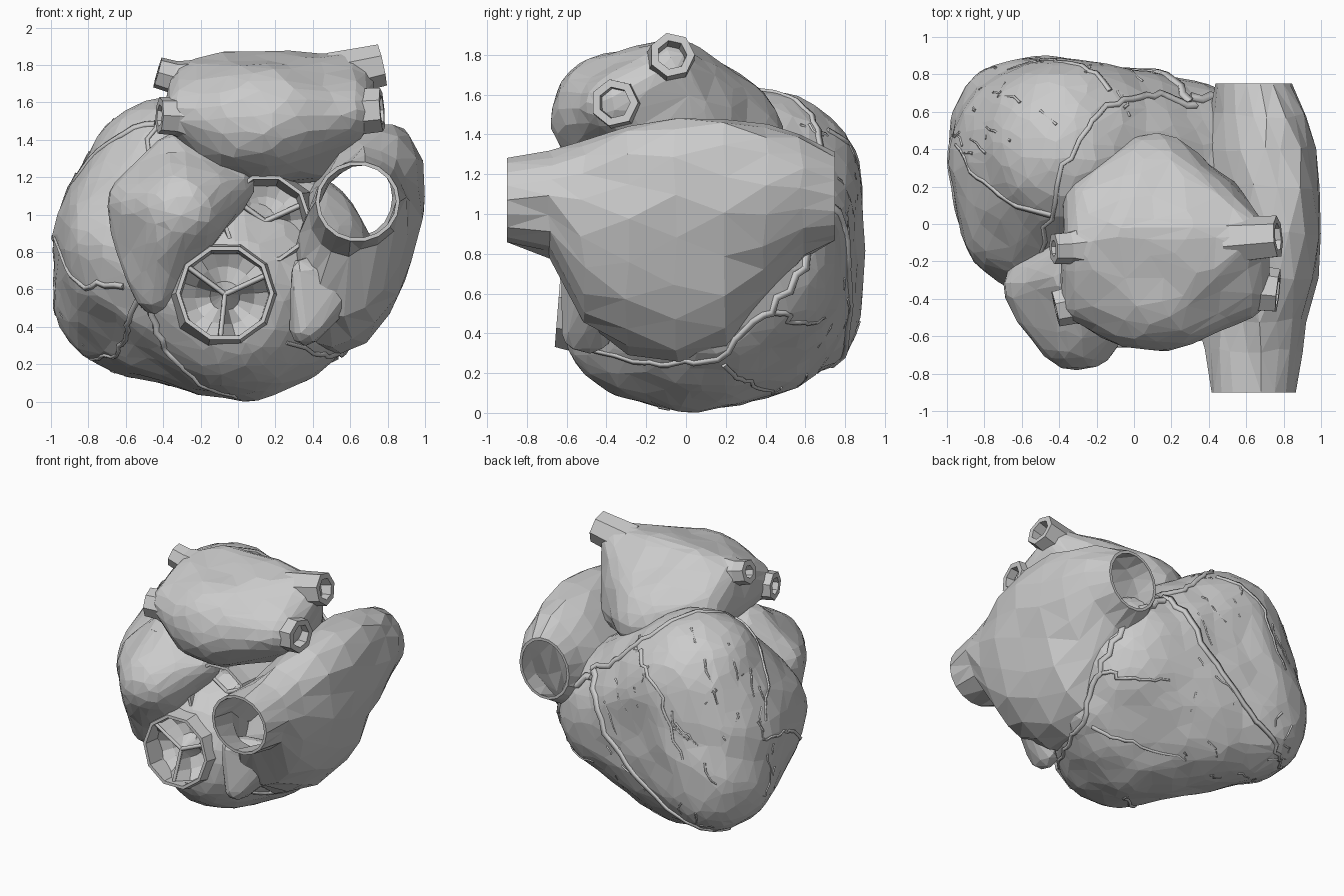
import bpy, bmesh, math, random
from math import sin, cos, pi
from mathutils import Vector, noise
from mathutils.bvhtree import BVHTree

if "Cube" in bpy.data.objects:
    bpy.data.objects.remove(bpy.data.objects["Cube"])

random.seed(4)


def finish(name, bm):
    bmesh.ops.recalc_face_normals(bm, faces=bm.faces)
    me = bpy.data.meshes.new(name)
    bm.to_mesh(me)
    bm.free()
    ob = bpy.data.objects.new(name, me)
    bpy.context.scene.collection.objects.link(ob)
    return ob


def bake(ob):
    bpy.context.view_layer.update()
    dg = bpy.context.evaluated_depsgraph_get()
    me = bpy.data.meshes.new_from_object(ob.evaluated_get(dg))
    ob.modifiers.clear()
    ob.data = me
    for p in me.polygons:
        p.use_smooth = False
    return ob


def blob(name, balls, voxel=0.045, ratio=0.11, cuts=()):
    """Organic faceted volume: skin stretched over ellipsoids (centre, radii)."""
    bm = bmesh.new()
    for x, y, z, rx, ry, rz in balls:
        new = bmesh.ops.create_icosphere(bm, subdivisions=3, radius=1)['verts']
        for v in new:
            v.co = Vector((x + v.co.x * rx, y + v.co.y * ry, z + v.co.z * rz))
    pts = [v.co.copy() for v in bm.verts]
    bm.free()
    bm = bmesh.new()
    for p in pts:
        bm.verts.new(p)
    bmesh.ops.convex_hull(bm, input=bm.verts)
    bmesh.ops.delete(bm, geom=[v for v in bm.verts if not v.link_faces], context='VERTS')
    ob = finish(name, bm)
    m = ob.modifiers.new('skin', 'REMESH')
    m.mode, m.voxel_size = 'VOXEL', voxel
    bake(ob)
    for v in ob.data.vertices:
        v.co += v.normal * noise.noise(v.co * 5) * 0.016
    m = ob.modifiers.new('facets', 'DECIMATE')
    m.ratio = ratio
    bake(ob)
    for c in cuts:
        m = ob.modifiers.new('cut', 'BOOLEAN')
        m.operation, m.solver, m.object = 'DIFFERENCE', 'EXACT', c
    return bake(ob)


def loft(name, rings, loop=False, cap=(False, False)):
    bm = bmesh.new()
    vs = [[bm.verts.new(p) for p in r] for r in rings]
    n = len(vs[0])
    for a, b in zip(vs, vs[1:] + (vs[:1] if loop else [])):
        for i in range(n):
            bm.faces.new((a[i], a[(i + 1) % n], b[(i + 1) % n], b[i]))
    if cap[0]:
        bm.faces.new(vs[0])
    if cap[1]:
        bm.faces.new(vs[-1])
    return finish(name, bm)


def ring(c, d, r, n):
    q = Vector(d).to_track_quat('Z', 'Y')
    return [Vector(c) + q @ Vector((r * cos(2 * pi * i / n), r * sin(2 * pi * i / n), 0))
            for i in range(n)]


def vessel(name, a, b, ra, rb, wall=0.04, n=7, depth=0.5):
    """Open-ended hollow vessel stub from a to its mouth b."""
    a, b = Vector(a), Vector(b)
    d = b - a
    deep = b - d * depth
    rings = [ring(a, d, ra, n), ring(a.lerp(b, .6), d, rb * 1.05, n), ring(b, d, rb, n),
             ring(b, d, rb - wall, n), ring(deep, d, rb - wall * 1.2, n)]
    return loft(name, rings, cap=(True, True))


def cord(name, pts, radius, tree=None, steps=6):
    """Thin cord through points, laid on a surface if a tree is given."""
    pts = [Vector(p) for p in pts]
    path = [a.lerp(b, k / steps) for a, b in zip(pts, pts[1:]) for k in range(steps)] + [pts[-1]]
    if tree:
        wob = lambda: Vector([random.uniform(-.02, .02) for _ in range(3)])
        path = [tree.find_nearest(p + wob())[0] for p in path]
    cu = bpy.data.curves.new(name, 'CURVE')
    cu.dimensions, cu.bevel_depth, cu.bevel_resolution = '3D', radius, 0
    cu.use_fill_caps = True
    s = cu.splines.new('POLY')
    s.points.add(len(path) - 1)
    for k, p in enumerate(path):
        s.points[k].co = (*p, 1)
        s.points[k].radius = 1 - 0.6 * k / len(path) if tree else 1
    ob = bpy.data.objects.new(name, cu)
    bpy.context.scene.collection.objects.link(ob)
    return ob


def valve(name, c, d, r, bowl):
    """Three-cusp valve: pocketed disc plus three spokes."""
    q = Vector(d).to_track_quat('Z', 'Y')
    c = Vector(c)
    n, rows = 18, 3
    spin = .42
    at = lambda t, k: c + q @ Vector((r * k * cos(t + spin), r * k * sin(t + spin),
                                      -bowl * abs(sin(1.5 * t)) ** .6 * sin(pi * min(k, .8)) - bowl * .2 * (1 - k)))
    loft(name + '_cusps', [[at(2 * pi * i / n, max(.03, j / rows)) for i in range(n)]
                           for j in range(rows + 1)])
    for i in range(3):
        t = 2 * pi * i / 3
        cord(name + '_spoke_%d' % i, [at(t, 0), at(t, 1)], 0.015)


# Hidden cutter that hollows the outflow valve recess
PC, PD = Vector((-0.07, -0.64, 0.58)), Vector((0, -1, 0.08))
cutter = loft('valve_cutter', [ring(PC + PD * .2, PD, .235, 16), ring(PC - PD * .33, PD, .235, 16)],
              cap=(True, True))
cutter.hide_render = True

# Ventricles
ventricles = blob('ventricles', [
    (-.59, .48, .57, .40, .42, .42),
    (-.36, .39, 1.14, .48, .50, .49),
    (-.47, .32, .86, .52, .57, .52),
    (.03, .02, .56, .56, .56, .56),
    (-.22, .28, .54, .45, .50, .49),
    (.0, -.22, .52, .42, .41, .47),
    (.30, .28, .74, .43, .49, .48),
    (.28, .10, .60, .43, .43, .47),
    (-.50, .05, .82, .45, .42, .45),
    (-.05, -.38, .53, .29, .24, .31)], voxel=.05, ratio=.14, cuts=[cutter])

# Left atrium and its four veins
blob('left_atrium', [
    (.10, -.28, 1.50, .43, .41, .33),
    (.10, .12, 1.42, .32, .37, .30),
    (-.25, .10, 1.52, .13, .15, .20),
    (-.27, -.38, 1.55, .12, .16, .15),
    (-.25, -.12, 1.71, .12, .11, .12),
    (.58, -.32, 1.55, .15, .20, .16),
    (.58, -.07, 1.75, .14, .11, .115),
    (.45, .02, 1.36, .16, .25, .17),
    (.10, -.04, 1.73, .42, .15, .15)])
for i, (a, b, ra, rb) in enumerate([
        ((.50, -.09, 1.74), (.77, -.07, 1.80), .13, .115),
        ((.50, -.33, 1.54), (.77, -.36, 1.56), .17, .12),
        ((-.22, -.12, 1.70), (-.43, -.13, 1.76), .14, .085),
        ((-.20, -.40, 1.52), (-.42, -.45, 1.53), .16, .10)]):
    vessel('lung_vein_%d' % i, a, b, ra, rb)

# Left auricle and right auricle flap
blob('left_auricle', [
    (-.49, -.34, 1.02, .22, .19, .22),
    (-.31, -.52, 1.02, .25, .27, .25),
    (-.04, -.36, 1.15, .13, .18, .12),
    (-.30, -.25, 1.28, .20, .20, .16),
    (-.45, -.40, .60, .12, .14, .13)], voxel=.04, ratio=.11)
blob('right_auricle', [
    (.50, -.45, .60, .13, .13, .15),
    (.33, -.57, .70, .05, .06, .07),
    (.36, -.50, .40, .09, .13, .10)], voxel=.03, ratio=.08)

# Right atrium: thin-walled chamber between the two caval openings
N = 18
rows = [(-.90, .64, 1.07, .225, .215), (-.68, .64, 1.05, .245, .26), (-.52, .66, .90, .28, .46),
        (-.30, .68, .87, .32, .58), (-.05, .68, .87, .335, .63), (.20, .68, .89, .325, .60),
        (.40, .66, 1.0, .30, .45), (.58, .65, 1.08, .25, .31), (.75, .64, 1.09, .205, .225)]
outer, inner = [], []
for k, (y, x, z, rx, rz) in enumerate(rows):
    mid = 0 < k < 8
    ro, ri = [], []
    for i in range(N):
        t = 2 * pi * (i + .5 * (k % 2)) / N
        jx, jy, jz = (random.uniform(-.015, .015) * mid for _ in range(3))
        for lst, w in ((ro, 0), (ri, .035 if mid else .02)):
            dz = (rz - w) * sin(t)
            lst.append(Vector((x + (rx - w) * cos(t) + .22 * (z + dz - 1.07) * mid + jx,
                               y + jy, z + dz + jz)))
    outer.append(ro)
    inner.append(ri)
ra = loft('right_atrium', outer + inner[::-1], loop=True)
ra.modifiers.new('facets', 'TRIANGULATE')

# Outflow valve in its flared collar
loft('outflow_collar', [ring(PC - PD * .34, PD, .33, 10), ring(PC - PD * .12, PD, .285, 10),
                        ring(PC, PD, .262, 10), ring(PC, PD, .24, 10), ring(PC - PD * .30, PD, .225, 10)],
     cap=(False, True))
valve('outflow_valve', PC - PD * .04, PD, .24, .17)

# Aortic root set further back
AC, AD = Vector((.15, -.47, .98)), Vector((.05, -1, .12))
loft('aortic_root', [ring(AC - AD * .40, AD, .32, 10), ring(AC - AD * .1, AD, .25, 10),
                     ring(AC, AD, .24, 10), ring(AC, AD, .22, 10), ring(AC - AD * .25, AD, .2, 10)],
     cap=(False, True))
valve('aortic_valve', AC - AD * .12, AD, .215, .1)

# Coronary vessels laid over the ventricles
bm = bmesh.new()
bm.from_mesh(ventricles.data)
tree = BVHTree.FromBMesh(bm)
bm.free()
paths = [
    (.030, [(.35, .75, 1.15), (.62, .66, .85), (.72, .45, .5), (.6, .15, .25), (.5, -.2, .22), (.3, -.5, .3)]),
    (.028, [(.35, .75, 1.2), (.1, .85, .8), (-.25, .9, .4), (-.6, .8, .2), (-.8, .6, .2)]),
    (.018, [(.7, .45, .5), (.55, .6, .42), (.3, .75, .45)]),
    (.018, [(.55, .2, .2), (.3, .35, .1), (-.1, .45, .1)]),
    (.024, [(.35, .7, 1.2), (.2, .8, 1.35), (-.1, .7, 1.6), (-.4, .3, 1.6), (-.5, -.2, 1.3), (-.55, -.35, .9)]),
    (.026, [(-.45, -.4, .55), (-.42, -.35, .3), (-.2, -.25, .1), (0, -.1, 0)]),
    (.022, [(-.5, -.4, .6), (-.62, -.2, .35), (-.7, .1, .2), (-.8, .4, .2)]),
    (.020, [(-.6, -.3, .62), (-.8, -.1, .66), (-.95, .2, .85), (-1, .5, .9)]),
    (.020, [(-.45, .05, 1.5), (-.7, .2, 1.3), (-.9, .4, 1.0)]),
    (.018, [(-.1, .8, 1.5), (-.4, .85, 1.2), (-.6, .95, .8)])]
for i, (r, pts) in enumerate(paths):
    cord('coronary_vessel_%d' % i, pts, r, tree)

# Small surface twigs
for i in range(34):
    p = Vector((random.uniform(-.95, .1), random.uniform(.3, .95), random.uniform(.15, 1.5)))
    d = Vector((random.uniform(-1, .2), random.uniform(0, .3), random.uniform(-1, -.2))).normalized()
    cord('twig_%d' % i, [p, p + d * random.uniform(.1, .25)], .009, tree, 3)
